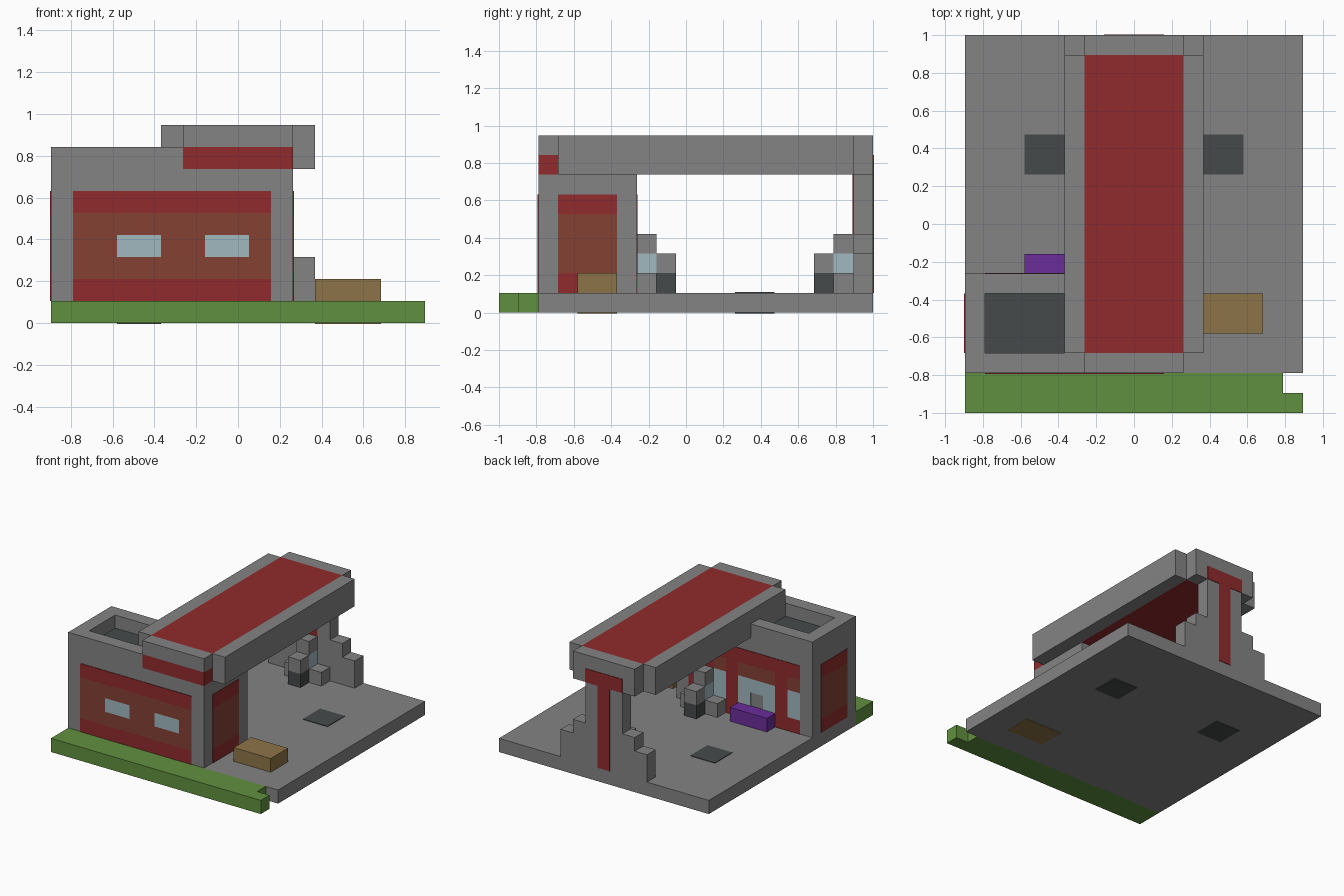
import bpy
import bmesh

cube = bpy.data.objects.get("Cube")
if cube:
    bpy.data.objects.remove(cube, do_unlink=True)

UNIT = 2 / 19       # one block
THIN = 0.04         # plate thickness in blocks


def material(name, *rgb):
    mat = bpy.data.materials.new(name)
    mat.use_nodes = True
    colour = (*rgb, 1)
    mat.diffuse_color = colour
    mat.node_tree.nodes["Principled BSDF"].inputs["Base Color"].default_value = colour
    return mat


concrete = material("concrete grey", .23, .23, .23)
red = material("deep red", .28, .024, .025)
brick = material("brick brown", .23, .052, .034)
glass = material("pale glass", .35, .48, .53)
grass = material("grass green", .12, .28, .05)
timber = material("timber tan", .27, .175, .065)
violet = material("violet", .145, .026, .33)
dark = material("dark slate", .06, .068, .068)


def box(name, mat, x, y, z):
    """Box spanning block ranges: x from the right edge, y from the front, z from the ground."""
    bm = bmesh.new()
    bmesh.ops.create_cube(bm, size=1)
    for v in bm.verts:
        i, j, k = (r[0] if c < 0 else r[1] for c, r in zip(v.co, (x, y, z)))
        v.co = ((i - 8.5) * UNIT, (j - 9.5) * UNIT, k * UNIT)
    mesh = bpy.data.meshes.new(name)
    bm.to_mesh(mesh)
    bm.free()
    mesh.materials.append(mat)
    obj = bpy.data.objects.new(name, mesh)
    bpy.context.collection.objects.link(obj)
    return obj


def plate(name, mat, axis, at, side, across, up):
    """Thin painted plate on a face at `at`, standing out towards `side`."""
    span = tuple(sorted((at, at + side * THIN)))
    ranges = {"x": (span, across, up), "y": (across, span, up), "z": (across, up, span)}
    return box(name, mat, *ranges[axis])


# Ground
box("forecourt", concrete, (0, 17), (2, 19), (0, 1))
box("lawn", grass, (0, 16), (0, 2), (0, 1))
box("lawn_corner", grass, (16, 17), (0, 1), (0, 1))
for side, i in (("right", 3), ("left", 12)):
    for face, k, d in (("top", 1, 1), ("bottom", 0, -1)):
        plate(f"{side}_drain_{face}", dark, "z", k, d, (i, i + 2), (12, 14))

# Benches
box("timber_bench", timber, (12, 15), (4, 6), (1, 2))
plate("timber_bench_foot", timber, "z", 0, -1, (12, 15), (4, 6))
box("violet_bench", violet, (3, 6), (7, 8), (1, 2))

# Shop with parapet
box("shop", concrete, (0, 11), (2, 7), (1, 7))
box("front_parapet", concrete, (0, 6), (2, 3), (7, 8))
box("back_parapet", concrete, (0, 6), (6, 7), (7, 8))
box("side_parapet", concrete, (0, 1), (3, 6), (7, 8))
plate("shop_roof", dark, "z", 7, 1, (1, 5), (3, 6))

# Banded panels on front and sides
bands = (("base", red, (1, 2)), ("wall", brick, (2, 5)), ("top", red, (5, 6)))
for part, mat, up in bands:
    plate(f"right_{part}_band", mat, "x", 0, -1, (3, 6), up)
    plate(f"left_{part}_band", mat, "x", 11, 1, (3, 6), up)
    if part != "wall":
        plate(f"front_{part}_band", mat, "y", 2, -1, (1, 10), up)
plate("front_wall_low", brick, "y", 2, -1, (1, 10), (2, 3))
plate("front_wall_high", brick, "y", 2, -1, (1, 10), (4, 5))
for across in ((1, 3), (5, 7), (9, 10)):
    plate("front_wall_pier", brick, "y", 2, -1, across, (3, 4))
for across in ((3, 5), (7, 9)):
    plate("front_window", glass, "y", 2, -1, across, (3, 4))

# Shop entrance on the back
plate("entrance_top_band", red, "y", 7, 1, (1, 10), (5, 6))
for across in ((2, 3), (6, 7), (8, 10)):
    plate("entrance_pier", red, "y", 7, 1, across, (1, 5))
for across in ((1, 2), (3, 6), (7, 8)):
    plate("entrance_lintel", brick, "y", 7, 1, across, (4, 5))
for across in ((1, 2), (7, 8)):
    plate("entrance_sill", red, "y", 7, 1, across, (1, 2))
    plate("entrance_window", glass, "y", 7, 1, across, (2, 4))
for across in ((3, 4), (5, 6)):
    plate("door_side_glass", glass, "y", 7, 1, across, (1, 4))
plate("door_top_glass", glass, "y", 7, 1, (4, 5), (3, 4))

# Canopy
box("canopy", red, (6, 11), (3, 18), (7, 9))
for side, i in (("right", 5), ("left", 11)):
    box(f"{side}_beam", concrete, (i, i + 1), (3, 18), (7, 9))
box("front_fascia", concrete, (6, 11), (2, 3), (8, 9))
box("front_fascia_stripe", red, (6, 11), (2, 3), (7, 8))
box("back_fascia", concrete, (6, 11), (18, 19), (7, 9))

# Stepped back support with a T stripe
for inset, top in enumerate((3, 4, 7)):
    bottom = (1, 3, 4)[inset]
    box("support_step", concrete, (5 + inset, 12 - inset), (18, 19), (bottom, top))
plate("support_stripe", red, "y", 19, 1, (8, 9), (1, 7))
plate("support_crossbar", red, "y", 19, 1, (7, 10), (7, 8))
plate("support_inner_stripe", red, "y", 18, -1, (8, 9), (4, 7))

# Pumps: a tall glazed cabinet, a meter in front and a low block each side
for name, y, front in (("front", 7, 8), ("back", 17, 16)):
    row, meter = (y, y + 1), (front, front + 1)
    box(f"{name}_cabinet_base", concrete, (8, 9), row, (1, 2))
    box(f"{name}_cabinet_glass", glass, (8, 9), row, (2, 3))
    box(f"{name}_cabinet_top", concrete, (8, 9), row, (3, 4))
    box(f"{name}_meter_base", dark, (8, 9), meter, (1, 2))
    box(f"{name}_meter_top", concrete, (8, 9), meter, (2, 3))
    for i in (7, 9):
        box(f"{name}_pump_block", concrete, (i, i + 1), row, (1, 2))
